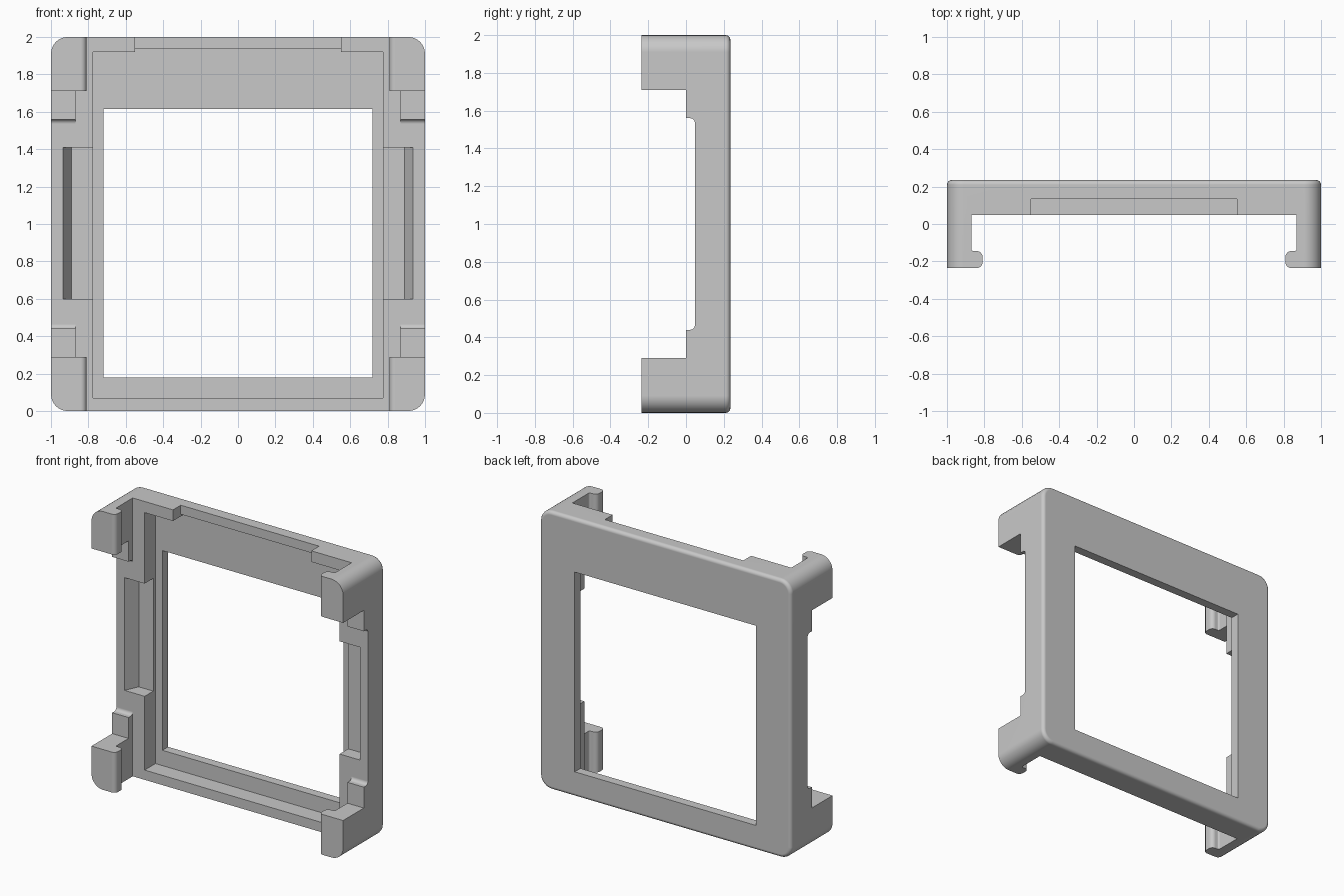
import bpy, bmesh
from math import sin, cos, pi
from mathutils import Vector

if "Cube" in bpy.data.objects:
    bpy.data.objects.remove(bpy.data.objects["Cube"], do_unlink=True)

grey = bpy.data.materials.new("plain grey")
grey.use_nodes = True
grey.diffuse_color = (0.58, 0.58, 0.58, 1)
grey.node_tree.nodes["Principled BSDF"].inputs["Base Color"].default_value = grey.diffuse_color


def rounded(points, steps=6):
    """Outline from (u, v) or (u, v, radius) corners."""
    out = []
    for i, p in enumerate(points):
        here = Vector(p[:2])
        r = p[2] if len(p) > 2 else 0
        if not r:
            out.append(here)
            continue
        a = (Vector(points[i - 1][:2]) - here).normalized()
        b = (Vector(points[(i + 1) % len(points)][:2]) - here).normalized()
        centre = here + (a + b) * r
        for k in range(steps + 1):
            t = k / steps * pi / 2
            out.append(centre - a * r * sin(t) - b * r * cos(t))
    return out


def prism(name, axis, points, start, end, back_bevel=0):
    """Extrude an outline along x, y or z."""
    place = {"x": lambda u, v, d: (d, u, v),
             "y": lambda u, v, d: (u, d, v),
             "z": lambda u, v, d: (u, v, d)}[axis]
    bm = bmesh.new()
    ring = rounded(points)
    near = [bm.verts.new(place(*p, start)) for p in ring]
    far = [bm.verts.new(place(*p, end)) for p in ring]
    bm.faces.new(near)
    cap = bm.faces.new(far)
    for i in range(len(ring)):
        bm.faces.new((near[i - 1], near[i], far[i], far[i - 1]))
    bmesh.ops.recalc_face_normals(bm, faces=bm.faces)
    if back_bevel:
        bmesh.ops.bevel(bm, geom=list(cap.edges), offset=back_bevel, segments=4,
                        profile=0.5, affect="EDGES")
    mesh = bpy.data.meshes.new(name)
    bm.to_mesh(mesh)
    bm.free()
    mesh.materials.append(grey)
    obj = bpy.data.objects.new(name, mesh)
    bpy.context.collection.objects.link(obj)
    return obj


def mirrored(half):
    """Close a half outline across the centre line."""
    return half + [(-p[0], *p[1:]) for p in reversed(half)]


def box(u0, u1, v0, v1):
    return [(u0, v0), (u1, v0), (u1, v1), (u0, v1)]


# Solid block with rounded corners and a softened back edge
R = 0.09
FRONT = 0.047
frame = prism("clip_on_frame", "y",
              [(-1, 0, R), (1, 0, R), (1, 2, R), (-1, 2, R)], -0.3, 0.235, 0.025)

# Channel between the corner clips, leaving hooked tips
channel = mirrored([(-1.2, -0.4), (-1.2, -0.235), (-0.81, -0.235, 0.03),
                    (-0.81, -0.145, 0.03), (-0.87, -0.145, 0.012), (-0.87, FRONT)])
# Side gap that separates upper and lower clips, with stepped pads
side_gap = [(-0.4, 0.29), (0, 0.29), (0, 0.44), (FRONT, 0.44, 0.025),
            (FRONT, 1.56, 0.025), (0, 1.56), (0, 1.71), (-0.4, 1.71)]
# Panel recess, slightly taller in the middle
recess = mirrored([(-0.775, 0.07), (-0.775, 1.92), (-0.55, 1.92), (-0.55, 1.935)])
# Side pocket with a sloping outer wall
pocket = [(0.7, 0), (0.958, 0), (0.89, 0.145), (0.7, 0.145)]

cutters = [
    prism("channel_cutter", "z", channel, -0.1, 2.1),
    prism("side_gap_cutter", "x", side_gap, -1.1, 1.1),
    prism("recess_cutter", "y", recess, -0.1, 0.17),
    prism("window_cutter", "y", box(-0.72, 0.72, 0.18, 1.615), -0.1, 0.4),
    prism("top_notch_cutter", "y", box(-0.55, 0.55, 1.8, 2.1), -0.1, 0.135),
    prism("left_pocket_cutter", "z", pocket, 0.6, 1.41),
    prism("right_pocket_cutter", "z", [(-u, v) for u, v in pocket], 0.6, 1.41),
]

# Carve the block
bpy.ops.object.select_all(action="DESELECT")
bpy.context.view_layer.objects.active = frame
frame.select_set(True)
for cutter in cutters:
    cut = frame.modifiers.new(cutter.name, "BOOLEAN")
    cut.operation = "DIFFERENCE"
    cut.solver = "EXACT"
    cut.object = cutter
    bpy.ops.object.modifier_apply(modifier=cut.name)
    bpy.data.objects.remove(cutter, do_unlink=True)

# Smooth roundings, crisp edges
bpy.ops.object.shade_smooth_by_angle(angle=pi / 6)
normals = frame.modifiers.new("flat_face_normals", "WEIGHTED_NORMAL")
normals.keep_sharp = True
